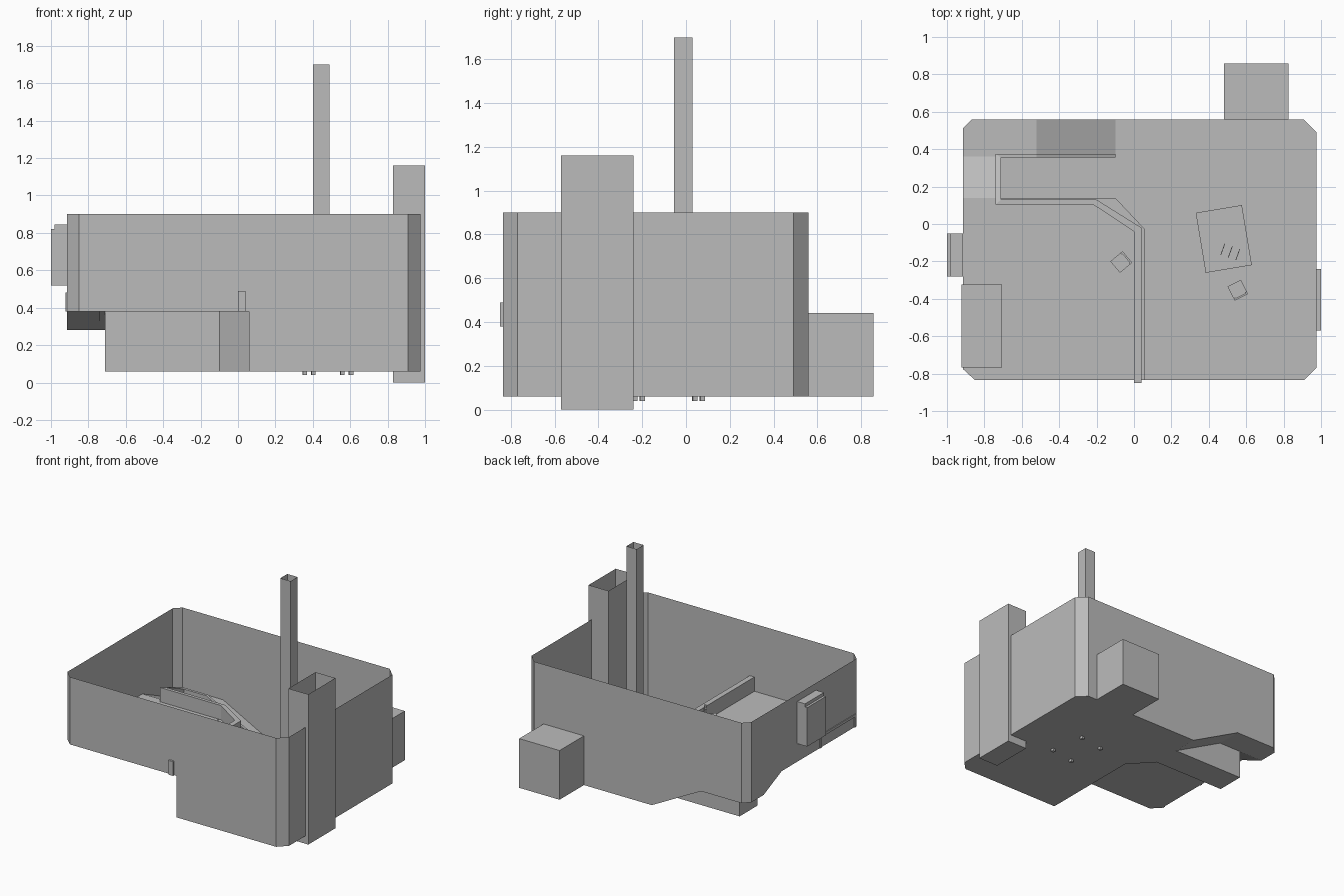
import bpy, bmesh, math
from mathutils import Matrix, Vector

if bpy.data.objects.get("Cube"):
    bpy.data.objects.remove(bpy.data.objects["Cube"], do_unlink=True)

GREY = bpy.data.materials.new("plain grey")
GREY.use_nodes = True
GREY.diffuse_color = (0.5, 0.5, 0.5, 1)
GREY.node_tree.nodes["Principled BSDF"].inputs["Base Color"].default_value = (0.5, 0.5, 0.5, 1)

LOW, LANDING, HIGH, TOP = 0.06, 0.28, 0.38, 0.9


def finish(name, bm):
    mesh = bpy.data.meshes.new(name)
    bm.to_mesh(mesh)
    bm.free()
    mesh.materials.append(GREY)
    obj = bpy.data.objects.new(name, mesh)
    bpy.context.collection.objects.link(obj)
    return obj


def add_box(bm, lo, hi, matrix=Matrix()):
    lo, hi = Vector(lo), Vector(hi)
    size = Matrix.Diagonal((*(hi - lo), 1))
    bmesh.ops.create_cube(bm, size=1, matrix=matrix @ Matrix.Translation((lo + hi) / 2) @ size)


def box(name, lo, hi, open_top=False):
    bm = bmesh.new()
    add_box(bm, lo, hi)
    if open_top:
        bmesh.ops.delete(bm, geom=[f for f in bm.faces if f.normal.z > 0.9], context='FACES_ONLY')
    return finish(name, bm)


def sheet(name, points):
    bm = bmesh.new()
    bm.faces.new([bm.verts.new(p) for p in points])
    bm.normal_update()
    return finish(name, bm)


def flat(name, points, z):
    return sheet(name, [(x, y, z) for x, y in points])


def wall(name, rows):
    """Upright sheet through rows of (x, y, bottom, top)."""
    bm = bmesh.new()
    pairs = [(bm.verts.new((x, y, b)), bm.verts.new((x, y, t))) for x, y, b, t in rows]
    for (a, b), (c, d) in zip(pairs, pairs[1:]):
        bm.faces.new((a, c, d, b))
    bmesh.ops.remove_doubles(bm, verts=bm.verts, dist=0.0005)
    return finish(name, bm)


# Outer wall, whose lower edge follows the floors and stairs
E, W, N, S = 0.975, -0.915, 0.56, -0.835
outline = [(0.06, S, LOW), (0.91, S, LOW), (E, -0.77, LOW), (E, 0.49, LOW), (0.905, N, LOW),
           (-0.1, N, LOW), (-0.52, N, LANDING), (-0.865, N, LANDING), (W, 0.51, LANDING),
           (W, 0.36, LANDING), (W, 0.14, HIGH), (W, -0.775, HIGH), (-0.85, S, HIGH), (0.06, S, HIGH)]
wall("outer_wall", [(x, y, z, TOP) for x, y, z in outline])

# Floors and stair ramps
flat("lower_floor", [(0.06, S), (0.91, S), (E, -0.77), (E, 0.49), (0.905, N), (-0.1, N),
                     (-0.1, 0.36), (-0.71, 0.36), (-0.71, 0.14), (-0.1, 0.14), (0.06, -0.03)], LOW)
flat("upper_floor", [(-0.85, S), (0.06, S), (0.06, -0.03), (-0.1, 0.14), (W, 0.14), (W, -0.775)], HIGH)
flat("stair_landing", [(-0.52, 0.36), (-0.52, N), (-0.865, N), (W, 0.51), (W, 0.36)], LANDING)
sheet("lower_ramp", [(-0.1, 0.36, LOW), (-0.1, N, LOW), (-0.52, N, LANDING), (-0.52, 0.36, LANDING)])
sheet("upper_ramp", [(-0.71, 0.14, HIGH), (-0.71, 0.36, LANDING), (W, 0.36, LANDING), (W, 0.14, HIGH)])

# Wall between the floor levels, round the recess and up the stairs
steps = [(0.06, S, HIGH), (0.06, -0.03, HIGH), (-0.1, 0.14, HIGH), (-0.71, 0.14, HIGH),
         (-0.71, 0.36, LANDING), (-0.52, 0.36, LANDING), (-0.1, 0.36, LOW + 0.001)]
wall("step_wall", [(x, y, LOW, z) for x, y, z in steps])

# Low parapet that follows the floor edge and the stairs
rail = [((0.0, -0.85), (0.04, -0.85), HIGH), ((0.0, -0.04), (0.04, -0.02), HIGH),
        ((-0.22, 0.105), (-0.2, 0.13), HIGH), ((-0.74, 0.105), (-0.71, 0.13), HIGH),
        ((-0.74, 0.375), (-0.71, 0.355), LANDING), ((-0.52, 0.375), (-0.52, 0.355), LANDING),
        ((-0.1, 0.375), (-0.1, 0.355), LOW)]
bm = bmesh.new()
rings = [[bm.verts.new((*p, z + h)) for p, h in ((a, 0), (b, 0), (b, 0.11), (a, 0.11))]
         for a, b, z in rail]
for r, s in zip(rings, rings[1:]):
    for i in range(4):
        j = (i + 1) % 4
        bm.faces.new((r[i], r[j], s[j], s[i]))
bm.faces.new(rings[0])
bm.faces.new(rings[-1])
bmesh.ops.recalc_face_normals(bm, faces=bm.faces)
finish("parapet", bm)

# Chimneys and outside boxes
box("wide_chimney", (0.83, -0.57, 0), (1.0, -0.24, 1.16), True)
box("narrow_chimney", (0.4, -0.055, LOW), (0.488, 0.03, 1.7), True)
box("back_annex", (0.48, N, LOW), (0.825, 0.857, 0.44))
box("side_bay", (-0.982, -0.28, 0.52), (W, -0.05, 0.845))
box("side_bay_panel", (-1.0, -0.28, 0.52), (-0.982, -0.05, 0.82))


def table(name, x, y, z, length, width, height, angle, leg=0.022, inset=0.012):
    bm = bmesh.new()
    m = Matrix.Translation((x, y, z)) @ Matrix.Rotation(math.radians(angle), 4, 'Z')
    l, w = length / 2, width / 2
    add_box(bm, (-l, -w, height - 0.02), (l, w, height), m)
    for sx in (-1, 1):
        for sy in (-1, 1):
            cx, cy = sx * (l - inset - leg / 2), sy * (w - inset - leg / 2)
            add_box(bm, (cx - leg / 2, cy - leg / 2, 0), (cx + leg / 2, cy + leg / 2, height - 0.02), m)
    return finish(name, bm)


# Tables
table("dining_table", 0.48, -0.08, 0.04, 0.25, 0.325, 0.14, 9.5)
table("long_table", -0.813, -0.545, HIGH, 0.216, 0.445, 0.1, 0, 0.022, 0)

# Upright cards on the dining table
bm = bmesh.new()
for i in range(3):
    m = Matrix.Translation((0.475 + 0.04 * i, -0.135 - 0.014 * i, 0.18)) @ Matrix.Rotation(math.radians(-20), 4, 'Z')
    add_box(bm, (-0.002, -0.032, 0), (0.002, 0.032, 0.03), m)
finish("table_cards", bm)


def chair(name, x, y, z, angle):
    """Chair whose back is on its local +y side."""
    bm = bmesh.new()
    m = Matrix.Translation((x, y, z)) @ Matrix.Rotation(math.radians(angle), 4, 'Z')
    h = 0.04
    add_box(bm, (-h, -h, 0.06), (h, h, 0.07), m)
    add_box(bm, (-h, h - 0.005, 0.09), (h, h + 0.005, 0.14), m)
    for sx in (-1, 1):
        for sy, top in ((-1, 0.06), (1, 0.14)):
            cx, cy = sx * (h - 0.005), sy * (h - 0.005)
            add_box(bm, (cx - 0.005, cy - 0.005, 0), (cx + 0.005, cy + 0.005, top), m)
    return finish(name, bm)


chair("upper_chair", -0.07, -0.205, HIGH, -50)
chair("lower_chair", 0.554, -0.352, LOW, 207)
